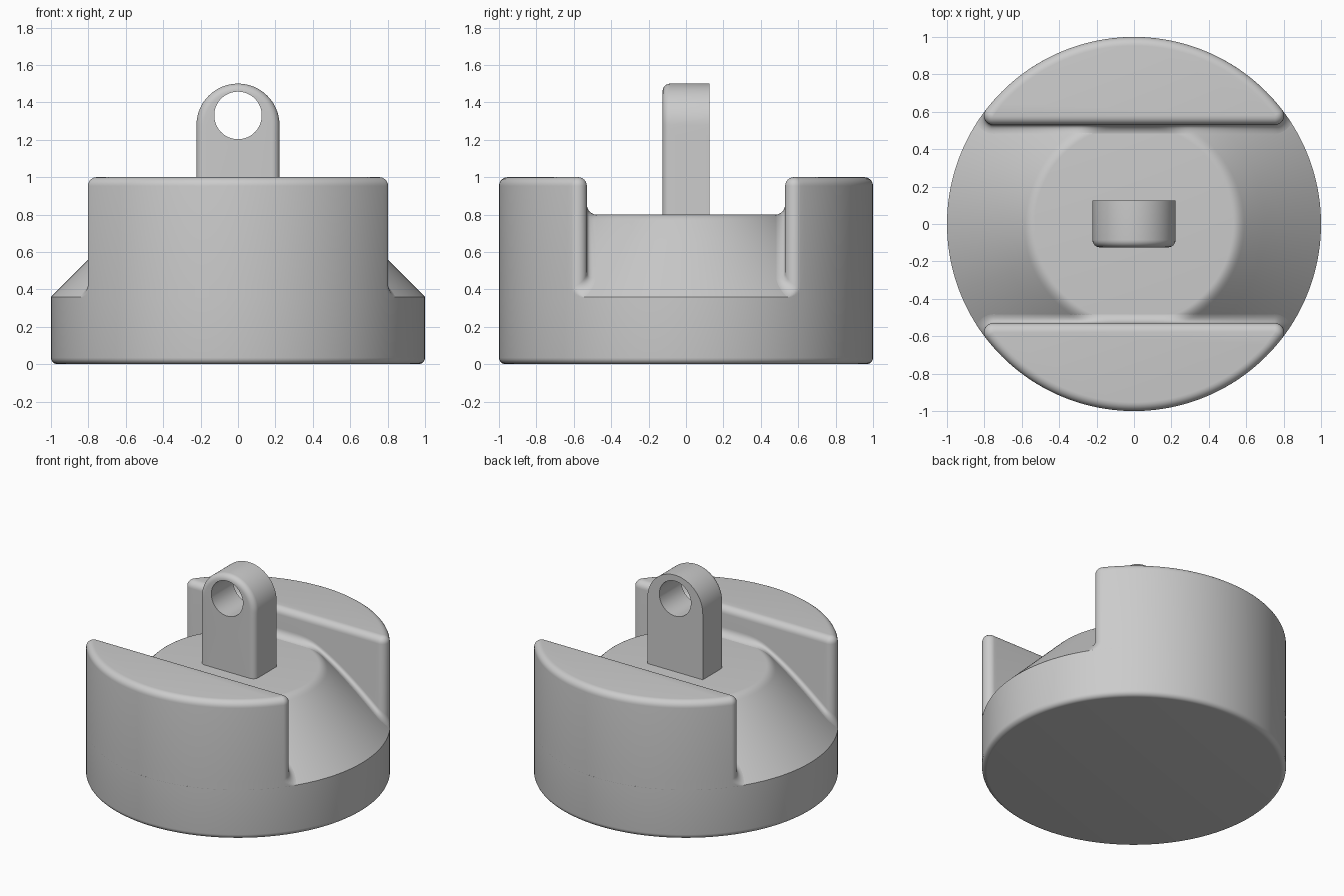
import bpy, bmesh
from math import sin, cos, pi, atan2, hypot, sqrt

if "Cube" in bpy.data.objects:
    bpy.data.objects.remove(bpy.data.objects["Cube"])


def skin(name, rings, caps=True, loop=False):
    """Join equal-length closed rings of points into one smooth-shaded object."""
    bm = bmesh.new()
    rows = [[bm.verts.new(p) for p in ring] for ring in rings]
    n = len(rows[0])
    pairs = list(zip(rows, rows[1:])) + ([(rows[-1], rows[0])] if loop else [])
    for a, b in pairs:
        for i in range(n):
            j = (i + 1) % n
            bm.faces.new((a[i], a[j], b[j], b[i]))
    if caps:
        bm.faces.new(rows[0])
        bm.faces.new(rows[-1])
    bmesh.ops.remove_doubles(bm, verts=bm.verts, dist=1e-5)
    bmesh.ops.recalc_face_normals(bm, faces=bm.faces)
    me = bpy.data.meshes.new(name)
    bm.to_mesh(me)
    bm.free()
    ob = bpy.data.objects.new(name, me)
    bpy.context.collection.objects.link(ob)
    bpy.ops.object.select_all(action='DESELECT')
    ob.select_set(True)
    bpy.context.view_layer.objects.active = ob
    bpy.ops.object.shade_smooth_by_angle(angle=pi / 6)
    return ob


def floor_z(r):
    """Height of the cone floor: flat top, 45 degree slope, softened rim."""
    d, s = r - 0.56, 0.03
    if d < -s:
        return 0.8
    return 0.8 - d if d > s else 0.8 - (d + s) ** 2 / (4 * s)


def quarter(n):
    return [pi / 2 * i / n for i in range(n + 1)]


# base: turned disc with a cone on top and a rounded lower edge
B = 0.035
profile = [(1 - B + B * sin(t), B - B * cos(t)) for t in quarter(6)]
profile += [(r, floor_z(r)) for r in
            (1, 0.85, 0.7, 0.59, 0.58, 0.57, 0.56, 0.55, 0.54, 0.53)]
SEG = 160
skin("base", [[(r * cos(2 * pi * i / SEG), r * sin(2 * pi * i / SEG), z)
               for i in range(SEG)] for r, z in profile])

# side wall outline (point, outward normal): straight face, round corner, outer arc, round corner
WALL, R = 0.53, 0.05
cy = WALL + R
cx = sqrt((1 - R) ** 2 - cy ** 2)
a0 = atan2(cy, cx)
outline = [(cx * k / 35, WALL, 0, -1) for k in range(-34, 35)]
for i in range(15):
    a = -pi / 2 + (a0 + pi / 2) * i / 14
    outline.append((cx + R * cos(a), cy + R * sin(a), cos(a), sin(a)))
for i in range(1, 64):
    a = a0 + (pi - 2 * a0) * i / 64
    outline.append((cos(a), sin(a), cos(a), sin(a)))
for i in range(15):
    a = pi - a0 + (a0 + pi / 2) * i / 14
    outline.append((-cx + R * cos(a), cy + R * sin(a), cos(a), sin(a)))


def wall_ring(offset, z=None, lift=0):
    """Offset the outline, kept within the disc; z is fixed or follows the floor."""
    ring = []
    for x, y, nx, ny in outline:
        px, py = x + nx * offset, y + ny * offset
        k = min(1, 1 / hypot(px, py))
        px, py = px * k, py * k
        ring.append((px, py, floor_z(hypot(px, py)) + lift if z is None else z))
    return ring


# side walls: rounded top, straight side, flared foot blending into the cone
T, F = 0.047, 0.055
rings = [wall_ring(-T + T * sin(t), 1 - T + T * cos(t)) for t in quarter(6)]
rings += [wall_ring(F * (1 - cos(t)), None, F * (1 - sin(t)) - 0.001) for t in quarter(7)]
rings += [wall_ring(-0.03, 0.3)]
wall = skin("side_wall", rings)
wall.modifiers.new("mirror", 'MIRROR').use_axis = (False, True, False)

# lug outline: arch on straight sides, counter-clockwise from the right
W, ZC, Z0 = 0.222, 1.278, 0.75
lug = [(W * cos(pi * i / 40), ZC + W * sin(pi * i / 40), cos(pi * i / 40), sin(pi * i / 40))
       for i in range(41)]
lug += [(-W, ZC + (Z0 - ZC) * i / 10, -1, 0) for i in range(1, 11)]
lug += [(-W + 2 * W * i / 10, Z0, 0, 0) for i in range(1, 10)]
lug += [(W, Z0 + (ZC - Z0) * i / 10, 1, 0) for i in range(0, 10)]
HZ, HR, D, E = 1.33, 0.127, 0.125, 0.04


def lug_ring(offset, y):
    return [(x + nx * offset, y, z + nz * offset) for x, z, nx, nz in lug]


def hole_ring(y):
    angles = [atan2(z - HZ, x) for x, z, _, _ in lug]
    return [(HR * cos(a), y, HZ + HR * sin(a)) for a in angles]


# eye lug: plate with a through hole and a rounded front edge
rings = [lug_ring(0, D)]
rings += [lug_ring(-E + E * cos(t), -D + E - E * sin(t)) for t in quarter(6)]
rings += [hole_ring(-D), hole_ring(D)]
skin("eye_lug", rings, caps=False, loop=True)
